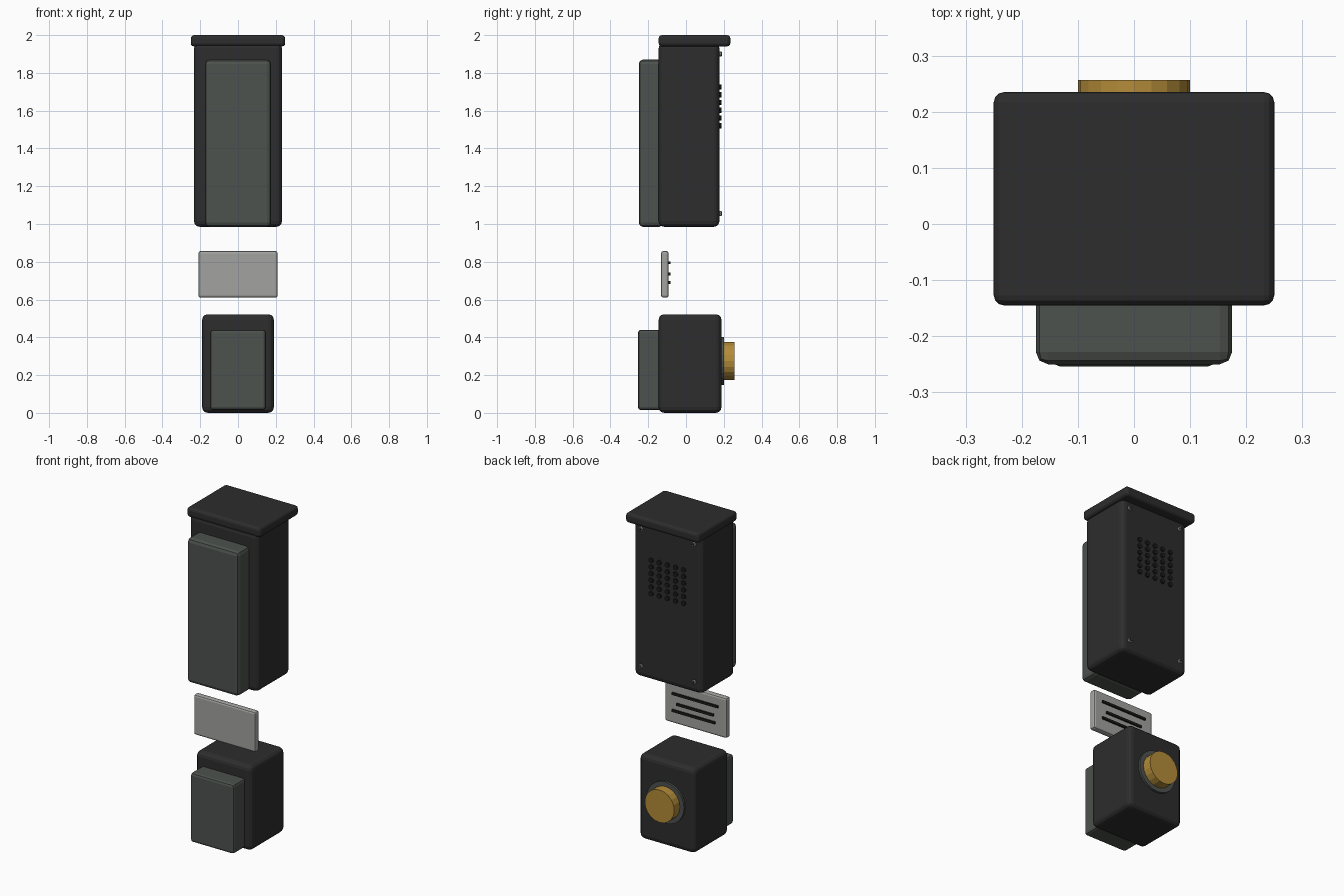
import bpy
from math import pi, radians

cube = bpy.data.objects.get("Cube")
if cube:
    bpy.data.objects.remove(cube, do_unlink=True)


def material(name, color):
    m = bpy.data.materials.new(name)
    m.use_nodes = True
    rgba = (*color, 1)
    m.diffuse_color = rgba
    m.node_tree.nodes["Principled BSDF"].inputs["Base Color"].default_value = rgba
    return m


BLACK = material("charcoal", (0.026, 0.026, 0.026))
DARK = material("near_black", (0.012, 0.012, 0.012))
GREEN = material("grey_green", (0.075, 0.085, 0.077))
SILVER = material("light_grey", (0.36, 0.37, 0.355))
GOLD = material("gold", (0.45, 0.26, 0.04))


def finish(name, mat):
    ob = bpy.context.object
    ob.name = name
    ob.data.materials.append(mat)
    return ob


def box(name, mat, x, y, z, bevel=0, segments=2):
    """Box from (min, max) ranges on each axis, with rounded edges."""
    ranges = (x, y, z)
    bpy.ops.mesh.primitive_cube_add(size=1, location=[(a + b) / 2 for a, b in ranges])
    ob = finish(name, mat)
    ob.scale = [b - a for a, b in ranges]
    bpy.ops.object.transform_apply(location=False, rotation=False, scale=True)
    if bevel:
        mod = ob.modifiers.new("rounded_edges", "BEVEL")
        mod.width, mod.segments = bevel, segments
    return ob


def disc(name, mat, radius, x, y, z, sides):
    """Cylinder along y between the two y values."""
    bpy.ops.mesh.primitive_cylinder_add(
        vertices=sides, radius=radius, depth=y[1] - y[0],
        location=(x, sum(y) / 2, z), rotation=(pi / 2, 0, 0))
    return finish(name, mat)


# Upper housing with its cap and front panel
box("upper_housing", BLACK, (-0.233, 0.233), (-0.145, 0.177), (0.985, 1.96), 0.03, 3)
box("cap", BLACK, (-0.25, 0.25), (-0.145, 0.235), (1.94, 2.0), 0.018, 3)
box("upper_front_panel", GREEN, (-0.175, 0.175), (-0.25, -0.12), (0.985, 1.87), 0.022)

# Speaker grille: rows of small studs on the back
for row in range(6):
    for col in range(5):
        disc("grille_stud", DARK, 0.014, (col - 2) * 0.055, (0.17, 0.187),
             1.52 + row * 0.041, 10)

# Corner screws with crossed slots
for x in (-0.18, 0.18):
    for z in (1.055, 1.9):
        disc("screw", SILVER, 0.013, x, (0.17, 0.188), z, 8)
        for angle in (0, 90):
            slot = box("screw_slot", DARK, (x - 0.01, x + 0.01), (0.186, 0.19),
                       (z - 0.002, z + 0.002))
            slot.rotation_euler.y = radians(angle)

# Floating name plate with bars on the back
box("plate", SILVER, (-0.21, 0.21), (-0.132, -0.092), (0.61, 0.857), 0.012)
for z, left, right in ((0.794, 0.155, -0.155), (0.735, 0.125, -0.125), (0.69, 0.155, -0.135)):
    box("plate_bar", DARK, (right, left), (-0.1, -0.082), (z - 0.007, z + 0.007))

# Lower housing with front panel
box("lower_housing", BLACK, (-0.19, 0.19), (-0.145, 0.188), (0, 0.522), 0.03, 3)
box("lower_front_panel", GREEN, (-0.147, 0.147), (-0.254, -0.12), (0.015, 0.44), 0.015)

# Round push button and collar
disc("button_collar", GREEN, 0.127, 0, (0.18, 0.201), 0.275, 24)
disc("button", GOLD, 0.1, 0, (0.19, 0.257), 0.275, 20)
